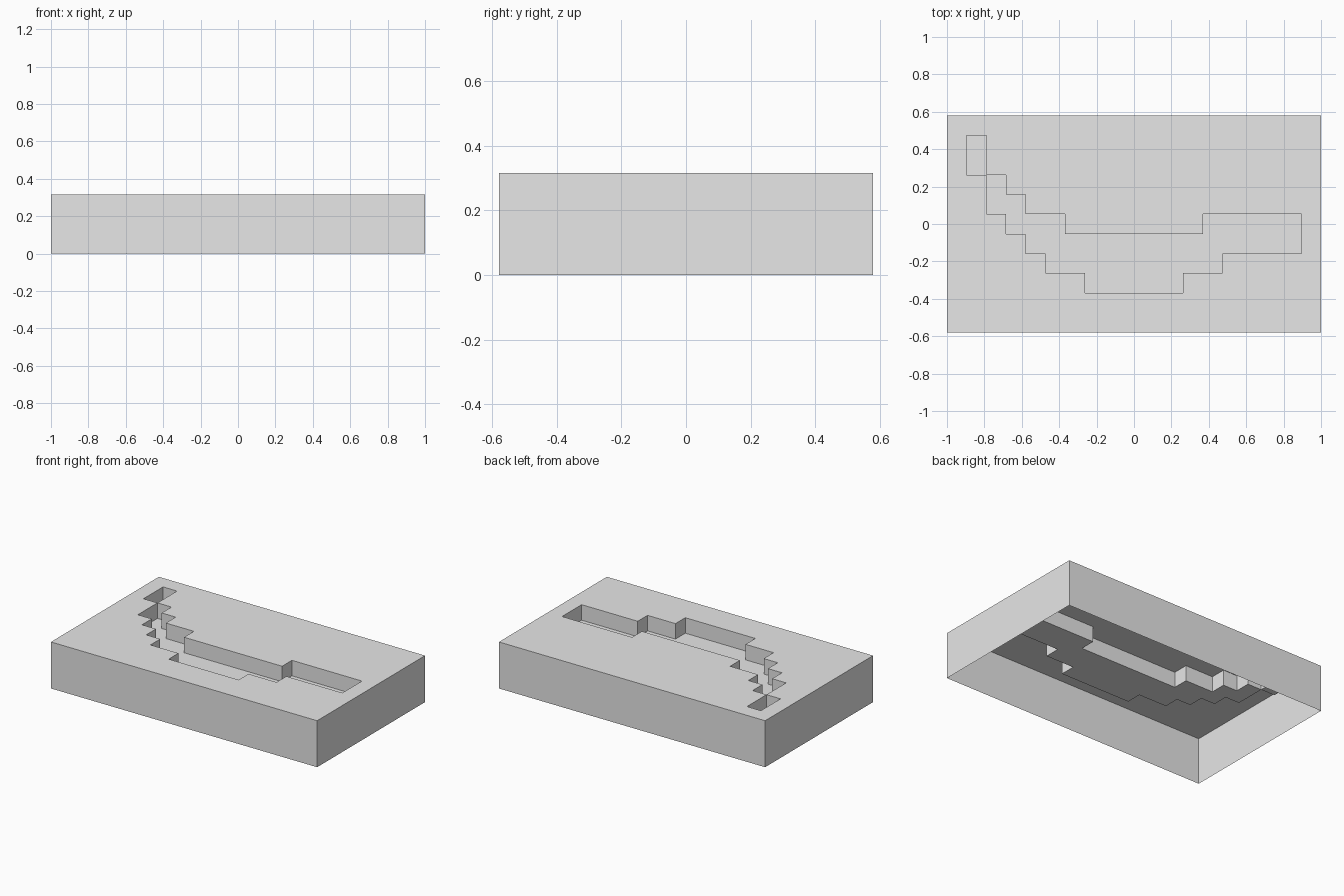
import bpy, bmesh

if "Cube" in bpy.data.objects:
    bpy.data.objects.remove(bpy.data.objects["Cube"])

# The block is laid out on a 19 x 11 grid, three cells tall
NX, NY = 19, 11
CELL = 2.0 / NX
TOP, FLOOR = 3, 2

# Sunken pocket: row -> spans of columns (start, end)
POCKET = {
    9: [(1, 2)], 8: [(1, 2)], 7: [(2, 3)], 6: [(2, 4)],
    5: [(3, 6), (13, 18)], 4: [(4, 18)], 3: [(5, 14)], 2: [(7, 12)],
}


def height(i, j):
    """Surface level of a cell, zero outside the block."""
    if not (0 <= i < NX and 0 <= j < NY):
        return 0
    return FLOOR if any(a <= i < b for a, b in POCKET.get(j, [])) else TOP


bm = bmesh.new()


def quad(points):
    bm.faces.new([bm.verts.new(((x - NX / 2) * CELL, (y - NY / 2) * CELL, z * CELL))
                  for x, y, z in points])


for i in range(NX):
    for j in range(NY):
        h = height(i, j)
        # Top surface or pocket floor
        quad([(i, j, h), (i + 1, j, h), (i + 1, j + 1, h), (i, j + 1, h)])
        # Outer sides and pocket walls, wherever the neighbour is lower
        sides = [((i, j), (i + 1, j), (0, -1)),
                 ((i + 1, j), (i + 1, j + 1), (1, 0)),
                 ((i + 1, j + 1), (i, j + 1), (0, 1)),
                 ((i, j + 1), (i, j), (-1, 0))]
        for a, b, (dx, dy) in sides:
            low = height(i + dx, j + dy)
            for z in range(low, h):
                quad([(*a, z), (*b, z), (*b, z + 1), (*a, z + 1)])

# Weld the cells into one shell, open underneath
bmesh.ops.remove_doubles(bm, verts=bm.verts[:], dist=1e-4)
mesh = bpy.data.meshes.new("recessed_block")
bm.to_mesh(mesh)
bm.free()

grey = bpy.data.materials.new("light_grey")
grey.diffuse_color = (0.8, 0.8, 0.8, 1)
grey.use_nodes = True
grey.node_tree.nodes["Principled BSDF"].inputs["Base Color"].default_value = grey.diffuse_color
mesh.materials.append(grey)
block = bpy.data.objects.new("recessed_block", mesh)
bpy.context.collection.objects.link(block)
